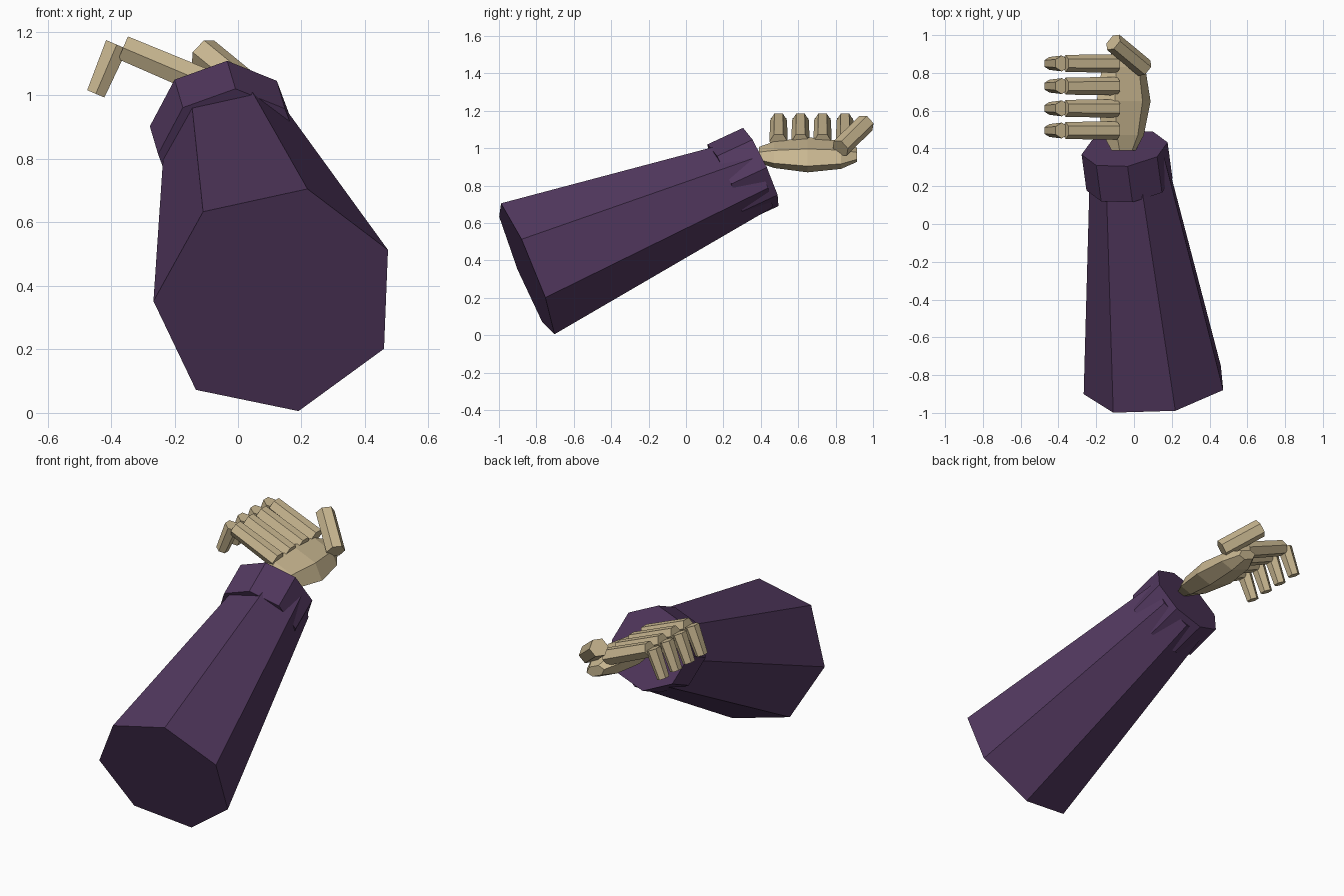
import bpy, bmesh, math
from mathutils import Vector, Matrix

if "Cube" in bpy.data.objects:
    bpy.data.objects.remove(bpy.data.objects["Cube"])


def material(name, rgb):
    m = bpy.data.materials.new(name)
    m.diffuse_color = (*rgb, 1)
    m.use_nodes = True
    m.node_tree.nodes["Principled BSDF"].inputs["Base Color"].default_value = m.diffuse_color
    return m


cloth = material("purple_cloth", (0.085, 0.04, 0.115))
bone = material("bone", (0.58, 0.47, 0.28))


def loft(name, rings, mat):
    """Capped skin through rings of equal vertex count."""
    bm = bmesh.new()
    vs = [[bm.verts.new(p) for p in r] for r in rings]
    n = len(vs[0])
    for a, b in zip(vs, vs[1:]):
        for i in range(n):
            j = (i + 1) % n
            bm.faces.new((a[i], a[j], b[j], b[i]))
    bm.faces.new(vs[0])
    bm.faces.new(vs[-1])
    bmesh.ops.recalc_face_normals(bm, faces=bm.faces)
    me = bpy.data.meshes.new(name)
    bm.to_mesh(me)
    bm.free()
    me.materials.append(mat)
    ob = bpy.data.objects.new(name, me)
    bpy.context.collection.objects.link(ob)
    return ob


def tube(name, p0, p1, r0, r1, sides, phase, mat, side=(1, 0, 0)):
    """Straight tapered prism; phase in degrees measured from the side axis."""
    p0, p1 = Vector(p0), Vector(p1)
    d = (p1 - p0).normalized()
    s = Vector(side)
    s = (s - d * s.dot(d)).normalized()
    u = s.cross(d)
    rings = []
    for c, r in ((p0, r0), (p1, r1)):
        angles = [math.radians(phase + 360 * i / sides) for i in range(sides)]
        rings.append([c + s * r * math.cos(a) + u * r * math.sin(a) for a in angles])
    return loft(name, rings, mat)


# sleeve and cuff
tube("sleeve", (0.119, -0.856, 0.355), (-0.03, 0.385, 0.868), 0.388, 0.203, 7, 75, cloth)
tube("cuff", (-0.024, 0.21, 0.812), (-0.05, 0.4, 0.9), 0.23, 0.23, 8, 41, cloth)

# palm: tilted faceted pebble, long in y
tilt = Matrix.Rotation(math.radians(23), 3, 'Y')
section = [(-0.155, 0), (-0.08, 0.068), (0.08, 0.068), (0.155, 0), (0.08, -0.068), (-0.08, -0.068)]
palm = []
for y, k in ((0.39, 0.45), (0.47, 0.75), (0.65, 1.0), (0.83, 0.8), (0.915, 0.4)):
    palm.append([Vector((-0.055, y, 0.965)) + tilt @ Vector((x * k, 0, z * k)) for x, z in section])
loft("palm", palm, bone)

# four fingers, each with a knuckle segment and a drooping tip
for i, y in enumerate((0.495, 0.612, 0.73, 0.85)):
    tube(f"finger_base_{i + 1}", (-0.09, y, 1.035), (-0.362, y, 1.15), 0.049, 0.045, 6, 0, bone, (0, 1, 0))
    tube(f"finger_tip_{i + 1}", (-0.382, y, 1.16), (-0.448, y, 1.005), 0.042, 0.034, 6, 0, bone, (0, 1, 0))

# thumb
tube("thumb", (0.055, 0.825, 1.0), (-0.11, 0.962, 1.135), 0.052, 0.052, 6, 0, bone, (0.6, 0.8, 0))
